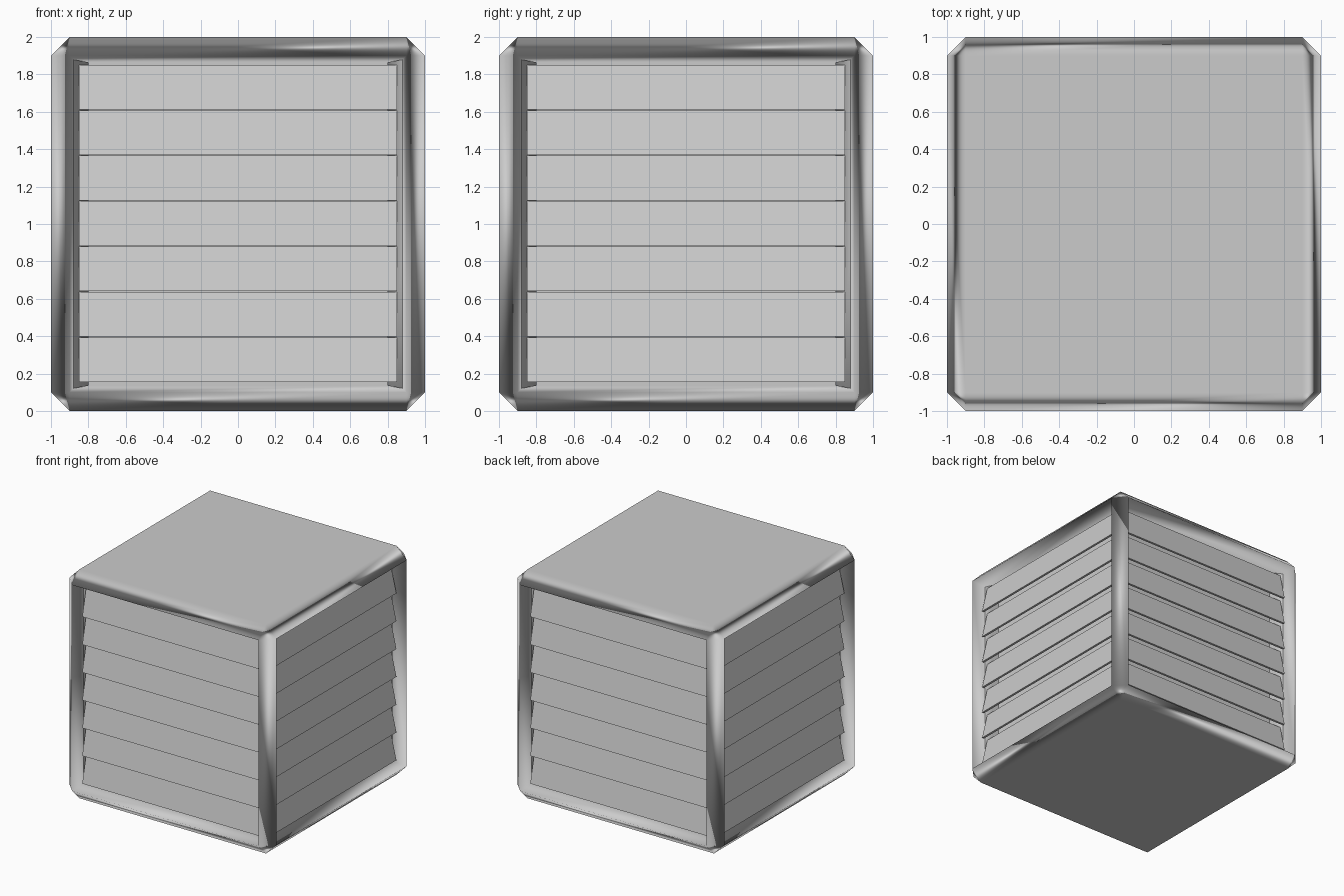
import bpy, bmesh
from math import pi
from mathutils import Matrix, Vector

if "Cube" in bpy.data.objects:
    bpy.data.objects.remove(bpy.data.objects["Cube"])


def finish(bm, name):
    bmesh.ops.recalc_face_normals(bm, faces=bm.faces[:])
    me = bpy.data.meshes.new(name)
    bm.to_mesh(me)
    bm.free()
    ob = bpy.data.objects.new(name, me)
    bpy.context.collection.objects.link(ob)
    return ob


# chamfered cube body with a tapered recess in each of the four sides
bm = bmesh.new()
bmesh.ops.create_cube(bm, size=2, matrix=Matrix.Translation((0, 0, 1)))
bmesh.ops.bevel(bm, geom=bm.edges[:], offset=0.1, segments=1, affect='EDGES')
bm.normal_update()
sides = [f for f in bm.faces
         if f.calc_area() > 2 and abs(f.normal.z) < 0.1]
bmesh.ops.inset_individual(bm, faces=sides, thickness=0.05, depth=-0.2)
for f in bm.faces:
    f.smooth = True
body = finish(bm, "body_frame")
wn = body.modifiers.new("weighted_normals", 'WEIGHTED_NORMAL')
wn.mode = 'FACE_AREA'
wn.weight = 100

# seven tilted slats per side: lower edge out, upper edge in
HALF, Z0, COUNT, THICK = 0.85, 0.155, 7, 0.02
PITCH = 1.7 / COUNT
for side, label in enumerate(("front", "right", "back", "left")):
    bm = bmesh.new()
    for i in range(COUNT):
        z = Z0 + i * PITCH
        top = z + PITCH - 0.004
        profile = [(-0.935, z), (-0.88, top),
                   (-0.88 + THICK, top), (-0.935 + THICK, z)]
        face = bm.faces.new([bm.verts.new((-HALF, y, h)) for y, h in profile])
        ext = bmesh.ops.extrude_face_region(bm, geom=[face], use_keep_orig=True)
        moved = [g for g in ext["geom"] if isinstance(g, bmesh.types.BMVert)]
        bmesh.ops.translate(bm, verts=moved, vec=Vector((2 * HALF, 0, 0)))
    bmesh.ops.rotate(bm, verts=bm.verts[:], cent=(0, 0, 0),
                     matrix=Matrix.Rotation(side * pi / 2, 3, 'Z'))
    finish(bm, label + "_slats")
